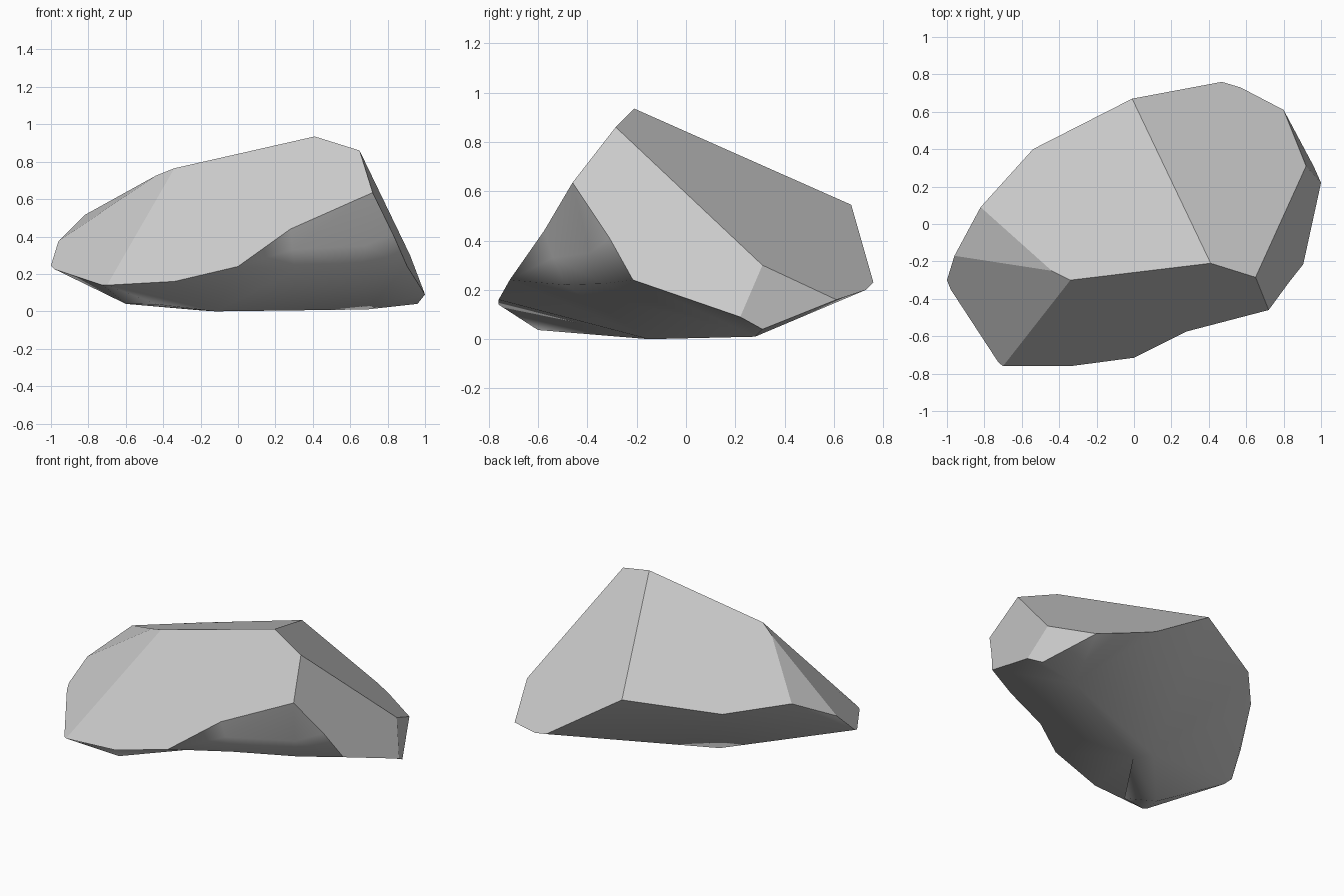
import bpy
import bmesh

cube = bpy.data.objects.get("Cube")
if cube:
    bpy.data.objects.remove(cube, do_unlink=True)

# Stone colour
stone = bpy.data.materials.new("pale grey stone")
stone.use_nodes = True
grey = (0.595, 0.595, 0.595, 1)
stone.diffuse_color = grey
bsdf = next(n for n in stone.node_tree.nodes if n.type == 'BSDF_PRINCIPLED')
bsdf.inputs["Base Color"].default_value = grey
bsdf.inputs["Roughness"].default_value = 0.9

# Corners of the boulder
corners = {
    # crown and shoulders
    "peak": (.41, -.21, .935), "brow": (.65, -.285, .86), "chin": (.72, -.46, .635),
    "crest": (-.34, -.30, .765), "notch": (-.44, -.25, .725),
    # blunt end
    "shoulder": (-.82, .09, .515), "cheek": (-.96, -.17, .375), "tip": (-1, -.30, .245),
    "tip_side": (-.98, -.35, .225), "toe_side": (-.725, -.74, .14),
    # lower front rim
    "toe": (-.70, -.76, .14), "lip": (-.34, -.76, .16), "rim": (0, -.715, .24),
    "arch": (.28, -.575, .44),
    # hollow beneath the rim
    "wall_a": (.29, -.54, .33), "wall_b": (.68, -.39, .35),
    "hollow": (.305, -.49, .22), "deep": (.66, -.335, .225),
    # far side rim
    "jaw": (.83, -.31, .41), "heel": (.905, -.215, .24), "spur": (1, .22, .09),
    "spur_low": (.96, .31, .04), "flank": (.92, .31, .30),
    # back rim
    "tail": (.80, .61, .16), "back_low": (.57, .73, .20), "back_end": (.47, .76, .23),
    "back_mid": (-.01, .67, .545), "back_side": (-.54, .40, .49),
    # resting ridge
    "foot_a": (-.43, -.60, .037), "foot_side": (-.60, -.51, .04),
    "foot_front": (-.12, -.15, 0), "foot_b": (-.20, -.06, .005), "foot_c": (.69, .28, .01),
}

# Flat chiselled facets
facets = [
    "peak brow chin arch rim lip toe crest",
    "crest toe toe_side tip_side tip cheek notch",
    "notch cheek shoulder",
    "peak crest notch shoulder back_side back_mid",
    "peak back_mid back_end back_low tail flank brow",
    "brow flank spur heel jaw chin",
    "flank tail spur_low spur",
]

# Smooth underside, as strips of corners fanned around a hub
fans = [
    ("wall_a", "hollow rim arch chin wall_b deep hollow"),
    ("wall_b", "chin jaw heel deep"),
    ("hollow", "deep foot_c foot_front rim"),
    ("deep", "heel foot_c"),
    ("foot_front", "rim lip toe foot_a foot_side foot_b foot_c"),
    ("foot_b", "foot_side tip shoulder back_side back_mid back_end foot_c"),
    ("foot_c", "heel spur spur_low tail back_low back_end"),
    ("foot_side", "foot_a toe toe_side tip_side tip"),
    ("tip", "cheek shoulder"),
]

bm = bmesh.new()
vert = {name: bm.verts.new(co) for name, co in corners.items()}


def add_face(names, smooth):
    face = bm.faces.new([vert[n] for n in names])
    face.smooth = smooth


for facet in facets:
    add_face(facet.split(), False)
for hub, strip in fans:
    strip = strip.split()
    for first, second in zip(strip, strip[1:]):
        add_face((hub, first, second), True)
bmesh.ops.recalc_face_normals(bm, faces=bm.faces)

# Crisp break between facets and underside
for edge in bm.edges:
    edge.smooth = all(f.smooth for f in edge.link_faces)

mesh = bpy.data.meshes.new("boulder")
bm.to_mesh(mesh)
bm.free()
mesh.materials.append(stone)
boulder = bpy.data.objects.new("boulder", mesh)
bpy.context.collection.objects.link(boulder)
